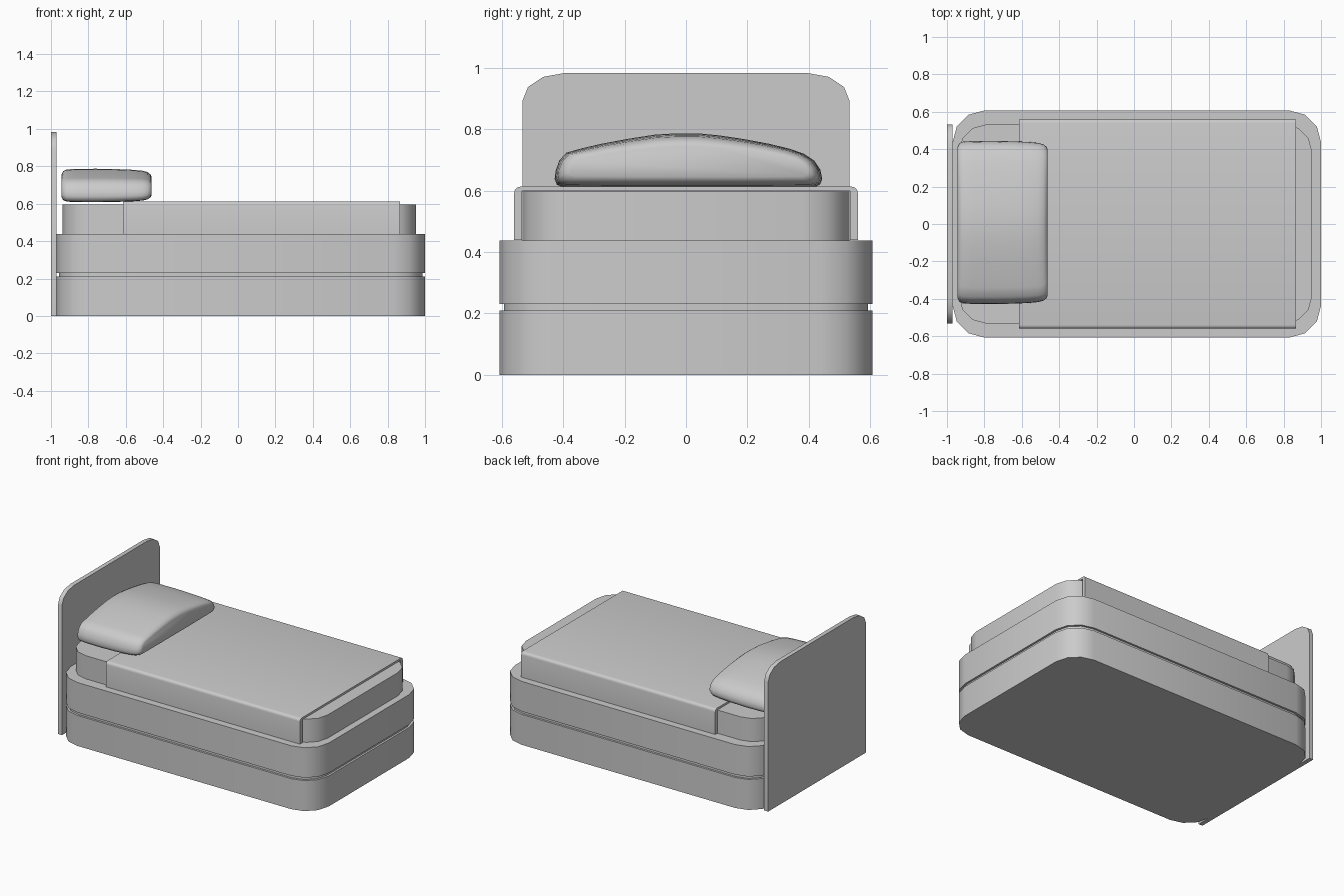
import bpy, bmesh, math
from mathutils import Vector

if "Cube" in bpy.data.objects:
    bpy.data.objects.remove(bpy.data.objects["Cube"])


def make_object(name, bm, angle=40):
    bmesh.ops.recalc_face_normals(bm, faces=bm.faces[:])
    me = bpy.data.meshes.new(name)
    bm.to_mesh(me)
    bm.free()
    ob = bpy.data.objects.new(name, me)
    bpy.context.collection.objects.link(ob)
    bpy.ops.object.select_all(action='DESELECT')
    ob.select_set(True)
    bpy.context.view_layer.objects.active = ob
    bpy.ops.object.shade_smooth_by_angle(angle=math.radians(angle))
    return ob


def loft(name, rings, angle=40):
    """Skin a list of equal-length point rings and cap both ends."""
    bm = bmesh.new()
    rows = [[bm.verts.new(p) for p in ring] for ring in rings]
    n = len(rows[0])
    for a, b in zip(rows, rows[1:]):
        for i in range(n):
            j = (i + 1) % n
            bm.faces.new((a[i], a[j], b[j], b[i]))
    bm.faces.new(rows[0][::-1])
    bm.faces.new(rows[-1])
    return make_object(name, bm, angle)


def arc(cx, cy, rx, ry, a0, a1, seg):
    return [(cx + rx * math.cos(math.radians(a0 + (a1 - a0) * i / seg)),
             cy + ry * math.sin(math.radians(a0 + (a1 - a0) * i / seg)))
            for i in range(seg + 1)]


def rounded_slab(name, x0, x1, hy, z0, z1, r, seg=3):
    pts = (arc(x1 - r, hy - r, r, r, 0, 90, seg) + arc(x0 + r, hy - r, r, r, 90, 180, seg)
           + arc(x0 + r, r - hy, r, r, 180, 270, seg) + arc(x1 - r, r - hy, r, r, 270, 360, seg))
    return loft(name, [[(x, y, z) for x, y in pts] for z in (z0, z1)])


def extrude_x(name, profile, x0, x1):
    return loft(name, [[(x, y, z) for y, z in profile] for x in (x0, x1)])


# Base: two stacked boxes with a recessed seam between them
rounded_slab("lower_base", -0.97, 1.0, 0.607, 0.0, 0.21, 0.17)
rounded_slab("base_seam", -0.956, 0.986, 0.593, 0.21, 0.23, 0.16)
rounded_slab("upper_base", -0.97, 1.0, 0.607, 0.23, 0.437, 0.17)

# Mattress
rounded_slab("mattress", -0.937, 0.953, 0.533, 0.437, 0.597, 0.15)

# Headboard with rounded top corners
board = ([(-0.533, 0.0), (0.533, 0.0)] + arc(0.398, 0.893, 0.135, 0.09, 0, 90, 3)
         + arc(-0.398, 0.893, 0.135, 0.09, 90, 180, 3))
extrude_x("headboard", board, -1.0, -0.97)

# Blanket: a folded sheet draped over both mattress sides
outer = ([(0.56, 0.439)] + arc(0.54, 0.593, 0.02, 0.02, 0, 90, 4)
         + arc(-0.54, 0.593, 0.02, 0.02, 90, 180, 4) + [(-0.56, 0.439)])
inner = [(-0.535, 0.439), (-0.535, 0.599), (0.535, 0.599), (0.535, 0.439)]
extrude_x("blanket", outer + inner, -0.615, 0.865)

# Pillow: domed cross-section, softened toward both ends
dome = [(-.428, .638), (-.425, .665), (-.413, .698), (-.39, .724), (-.34, .738), (-.28, .752),
        (-.19, .769), (-.10, .783), (-.03, .787), (.04, .787), (.11, .78), (.19, .768),
        (.27, .753), (.337, .737), (.385, .72), (.418, .698), (.438, .668), (.444, .638),
        (.437, .62), (.415, .61), (.2, .608), (0, .608), (-.2, .608), (-.40, .61), (-.421, .62)]
stations = [(-.945, .045), (-.942, .028), (-.934, .013), (-.915, .004), (-.87, .001), (-.76, 0),
            (-.65, .002), (-.56, .006), (-.51, .011), (-.485, .018), (-.469, .03), (-.462, .045)]
rings = []
for x, d in stations:
    sy, sz = 1 - d / 0.436, 1 - d / 0.1
    rings.append([(x, 0.008 + (y - 0.008) * sy, 0.69 + (z - 0.69) * sz) for y, z in dome])
loft("pillow", rings, 60)
